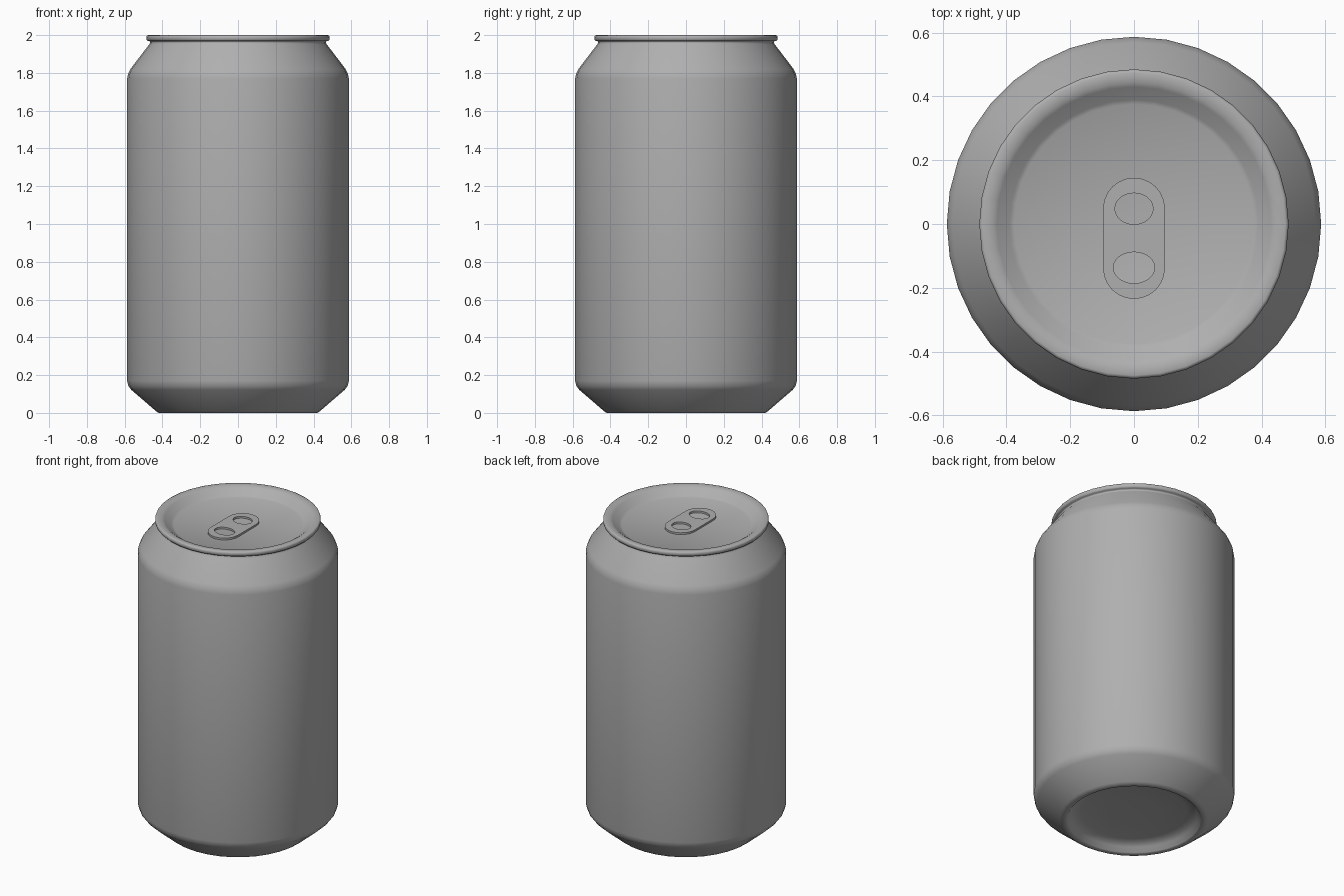
import bpy, bmesh, math

if "Cube" in bpy.data.objects:
    bpy.data.objects.remove(bpy.data.objects["Cube"])

SIDES = 36

metal = bpy.data.materials.new("grey_metal")
metal.diffuse_color = (0.43, 0.43, 0.43, 1)
metal.use_nodes = True
metal.node_tree.nodes["Principled BSDF"].inputs["Base Color"].default_value = metal.diffuse_color


def finish(name, bm, sharp):
    """Clean the mesh, shade it and put it in the scene."""
    bmesh.ops.remove_doubles(bm, verts=bm.verts[:], dist=0.0005)
    bmesh.ops.recalc_face_normals(bm, faces=bm.faces[:])
    mesh = bpy.data.meshes.new(name)
    bm.to_mesh(mesh)
    bm.free()
    mesh.shade_smooth()
    mesh.set_sharp_from_angle(angle=math.radians(sharp))
    mesh.materials.clear()
    mesh.materials.append(metal)
    obj = bpy.data.objects.new(name, mesh)
    bpy.context.collection.objects.link(obj)
    return obj


def lathe(name, profile):
    """Revolve an (r, z) profile that starts and ends on the axis."""
    bm = bmesh.new()
    verts = [bm.verts.new((r, 0, z)) for r, z in profile]
    edges = [bm.edges.new(pair) for pair in zip(verts, verts[1:])]
    bmesh.ops.spin(bm, geom=verts + edges, cent=(0, 0, 0), axis=(0, 0, 1),
                   angle=math.tau, steps=SIDES, use_merge=False)
    return finish(name, bm, 60)


def add_loop(curve, points):
    """Closed outline in a flat filled curve; inner loops become holes."""
    spline = curve.splines.new('POLY')
    spline.points.add(len(points) - 1)
    for p, (x, y) in zip(spline.points, points):
        p.co = (x, y, 0, 1)
    spline.use_cyclic_u = True


def arc(cx, cy, rx, ry, start, end, steps):
    angles = [math.radians(start + (end - start) * i / steps) for i in range(steps + 1)]
    return [(cx + rx * math.cos(a), cy + ry * math.sin(a)) for a in angles]


# Can: recessed base, straight wall, tapered neck, rolled rim and sunken lid
lathe("can_body", [
    (0, 0.062), (0.15, 0.06), (0.31, 0.054), (0.345, 0.046), (0.37, 0.03),
    (0.39, 0.004), (0.397, 0), (0.42, 0), (0.435, 0.01),
    (0.565, 0.122), (0.58, 0.142), (0.587, 0.17),
    (0.587, 1.77), (0.582, 1.795), (0.57, 1.82),
    (0.470, 1.951), (0.465, 1.959), (0.465, 1.964), (0.469, 1.968),
    (0.478, 1.969), (0.485, 1.976), (0.485, 1.989), (0.482, 1.997), (0.475, 2.0),
    (0.443, 1.996), (0.43, 1.988), (0.39, 1.957), (0.376, 1.95), (0, 1.95)])

# Pull tab: thin rounded plate with two oval holes
curve = bpy.data.curves.new("pull_tab_outline", 'CURVE')
curve.dimensions = '2D'
curve.fill_mode = 'BOTH'
curve.extrude = 0.006
add_loop(curve, arc(0, 0.048, 0.097, 0.097, 0, 180, 12)
         + arc(0, -0.138, 0.097, 0.097, 180, 360, 12))
add_loop(curve, arc(0, 0.048, 0.06, 0.049, 0, 345, 23))
add_loop(curve, arc(0, -0.137, 0.065, 0.049, 0, 345, 23))
outline = bpy.data.objects.new("pull_tab_outline", curve)
bpy.context.collection.objects.link(outline)
bpy.context.view_layer.update()
flat = bpy.data.meshes.new_from_object(
    outline.evaluated_get(bpy.context.evaluated_depsgraph_get()))
bpy.data.objects.remove(outline)
bm = bmesh.new()
bm.from_mesh(flat)
finish("pull_tab", bm, 30).location.z = 1.956
